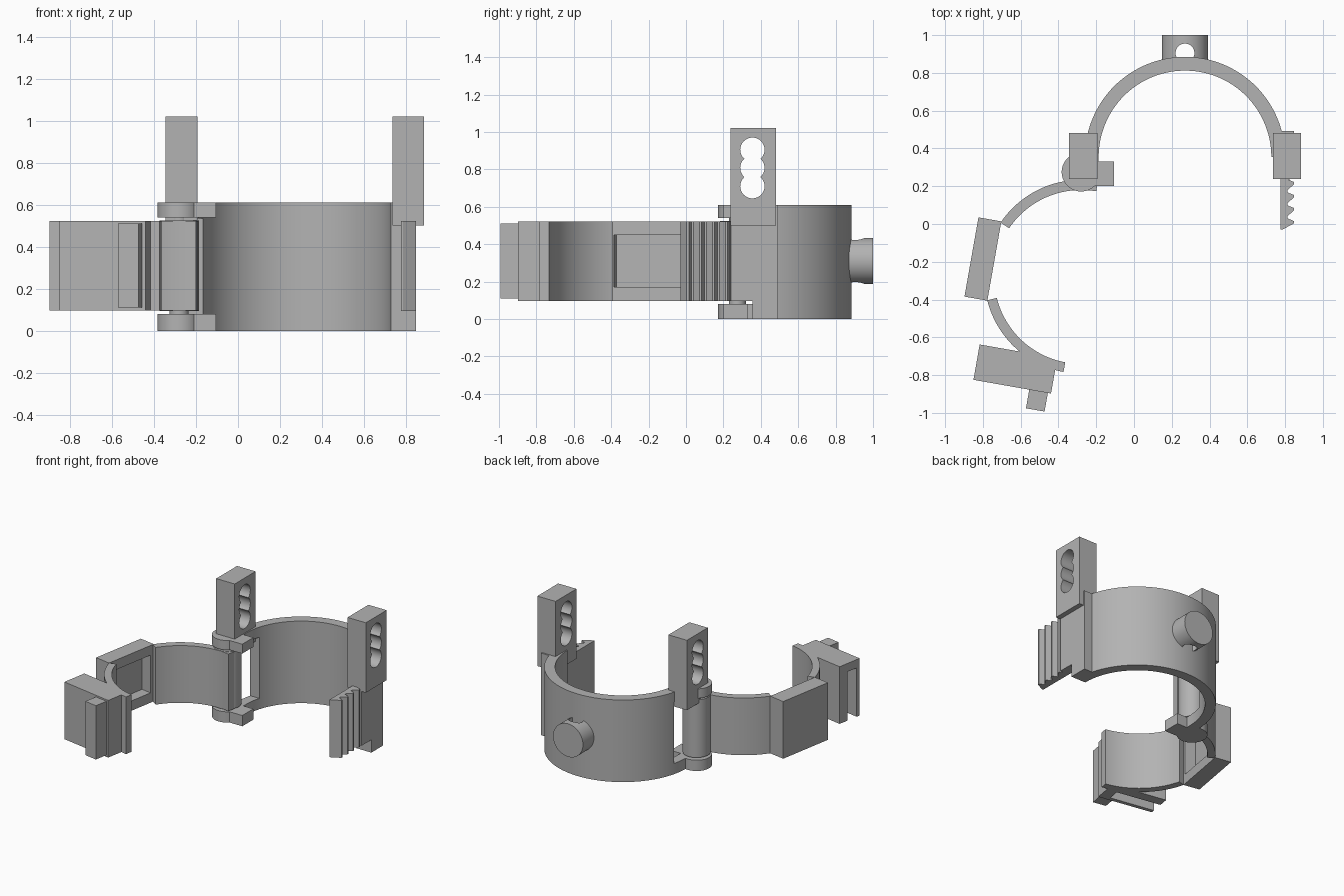
import bpy, bmesh, math
from mathutils import Vector

if "Cube" in bpy.data.objects:
    bpy.data.objects.remove(bpy.data.objects["Cube"])

grey = bpy.data.materials.new("plain_grey")
grey.use_nodes = True
grey.diffuse_color = (0.45, 0.45, 0.45, 1)
grey.node_tree.nodes["Principled BSDF"].inputs["Base Color"].default_value = (0.45, 0.45, 0.45, 1)


def prism(name, pts, z0, z1):
    """Upright extrusion of a plan outline."""
    bm = bmesh.new()
    face = bm.faces.new([bm.verts.new((p[0], p[1], z0)) for p in pts])
    out = bmesh.ops.extrude_face_region(bm, geom=[face])
    top = [v for v in out["geom"] if isinstance(v, bmesh.types.BMVert)]
    bmesh.ops.translate(bm, verts=top, vec=(0, 0, z1 - z0))
    bmesh.ops.recalc_face_normals(bm, faces=bm.faces)
    mesh = bpy.data.meshes.new(name)
    bm.to_mesh(mesh)
    bm.free()
    mesh.materials.append(grey)
    ob = bpy.data.objects.new(name, mesh)
    bpy.context.collection.objects.link(ob)
    return ob


def box(name, x0, x1, y0, y1, z0, z1):
    return prism(name, [(x0, y0), (x1, y0), (x1, y1), (x0, y1)], z0, z1)


def arc_points(c, r, a0, a1, n):
    angles = [math.radians(a0 + (a1 - a0) * i / n) for i in range(n + 1)]
    return [(c[0] + r * math.cos(a), c[1] + r * math.sin(a)) for a in angles]


def band(name, c, r_in, r_out, a0, a1, z0, z1, n=48):
    pts = arc_points(c, r_out, a0, a1, n) + arc_points(c, r_in, a1, a0, n)
    return prism(name, pts, z0, z1)


def disc(name, c, r, z0, z1, n=48):
    return prism(name, arc_points(c, r, 0, 360, n)[:-1], z0, z1)


def lying(name, location, axis, r, depth):
    bpy.ops.mesh.primitive_cylinder_add(vertices=48, radius=r, depth=depth, location=location)
    ob = bpy.context.object
    ob.name = name
    ob.rotation_euler = (0, math.pi / 2, 0) if axis == "x" else (math.pi / 2, 0, 0)
    ob.data.materials.append(grey)
    return ob


def cut(ob, cutter):
    mod = ob.modifiers.new("cut", "BOOLEAN")
    mod.operation = "DIFFERENCE"
    mod.solver = "EXACT"
    mod.object = cutter
    bpy.ops.object.select_all(action="DESELECT")
    bpy.context.view_layer.objects.active = ob
    ob.select_set(True)
    bpy.ops.object.modifier_apply(modifier=mod.name)
    bpy.data.objects.remove(cutter)


def tilted(origin, u0, u1, v0, v1):
    """Plan rectangle in axes turned with the opened arm."""
    t = math.radians(-10)
    u, v = Vector((math.cos(t), math.sin(t))), Vector((-math.sin(t), math.cos(t)))
    o = Vector(origin)
    return [o + u * a + v * b for a, b in ((u0, v0), (u1, v0), (u1, v1), (u0, v1))]


# Rear half ring, notched to clear the hinge barrel
REAR, HINGE, ARM = (0.27, 0.355), (-0.28, 0.275), (-0.28, -0.28)
ring = band("rear_half_ring", REAR, 0.457, 0.53, 0, 180, 0, 0.61, 72)
cut(ring, box("notch", -0.4, 0, 0.2, 0.49, 0.08, 0.535))

# Peg on the back with an upright hole
peg = lying("rear_peg", (0.27, 0.93, 0.31), "y", 0.123, 0.14)
cut(peg, disc("peg_hole", (0.27, 0.905), 0.05, 0, 0.7))

# Hinge: tabs, pin and barrel
for label, z0, z1 in (("lower", 0, 0.08), ("upper", 0.54, 0.61)):
    disc(label + "_hinge_tab", HINGE, 0.103, z0, z1)
    box(label + "_hinge_foot", -0.28, -0.105, 0.2, 0.33, z0, z1)
    box(label + "_hinge_web", -0.262, -0.187, 0.3, 0.36, z0, z1)
disc("hinge_pin", HINGE, 0.045, 0.02, 0.6)
disc("hinge_barrel", HINGE, 0.094, 0.095, 0.525)

# Upright posts with three overlapping holes
for label, x0, x1 in (("right", -0.345, -0.193), ("left", 0.735, 0.885)):
    post = box(label + "_post", x0, x1, 0.237, 0.482, 0.5, 1.02)
    for z in (0.71, 0.808, 0.905):
        cut(post, lying("post_hole", ((x0 + x1) / 2, 0.355, z), "x", 0.065, 0.4))

# Latch base and toothed tongue
box("latch_base", 0.77, 0.848, 0.355, 0.492, 0, 0.61)
outline = [(0.775, 0.36), (0.775, -0.03)]
for i in range(4):
    y = -0.03 + 0.069 * i
    outline += [(0.812, y if i == 0 else y + 0.002), (0.848, y + 0.034), (0.848, y + 0.045), (0.812, y + 0.06)]
outline[2] = (0.785, -0.03)
outline += [(0.812, 0.235), (0.848, 0.24), (0.848, 0.36)]
prism("latch_tongue", outline, 0.095, 0.522)

# Swinging arm: two curved bands either side of a flat panel
band("inner_arm_band", ARM, 0.46, 0.514, 80, 146, 0.097, 0.522)
band("outer_arm_band", ARM, 0.46, 0.512, 194, 259.5, 0.097, 0.522)
panel = prism("arm_panel", tilted(ARM, -0.59, -0.467, -0.21, 0.216), 0.097, 0.522)
cut(panel, prism("panel_recess", tilted(ARM, -0.547, -0.4, -0.19, 0.185), 0.17, 0.45))

# Latch housing on the arm, hollowed from below and from its outer end
CORNER = (-0.85, -0.825)
housing = prism("latch_housing", tilted(CORNER, 0, 0.417, 0, 0.19), 0.097, 0.522)
cut(housing, disc("ring_clearance", ARM, 0.461, 0, 0.7, 96))
cut(housing, prism("housing_slot", tilted(CORNER, -0.1, 0.34, 0.028, 0.115), 0, 0.46))
prism("latch_thumb_grip", tilted(CORNER, 0.3, 0.4, -0.1, 0.01), 0.11, 0.51)

# Smooth the curved walls, keep the corners crisp
bpy.ops.object.select_all(action="DESELECT")
for ob in bpy.context.scene.objects:
    if ob.type == "MESH" and ob.data.materials and ob.data.materials[0] == grey:
        ob.select_set(True)
        bpy.context.view_layer.objects.active = ob
bpy.ops.object.shade_smooth_by_angle(angle=math.radians(25))
